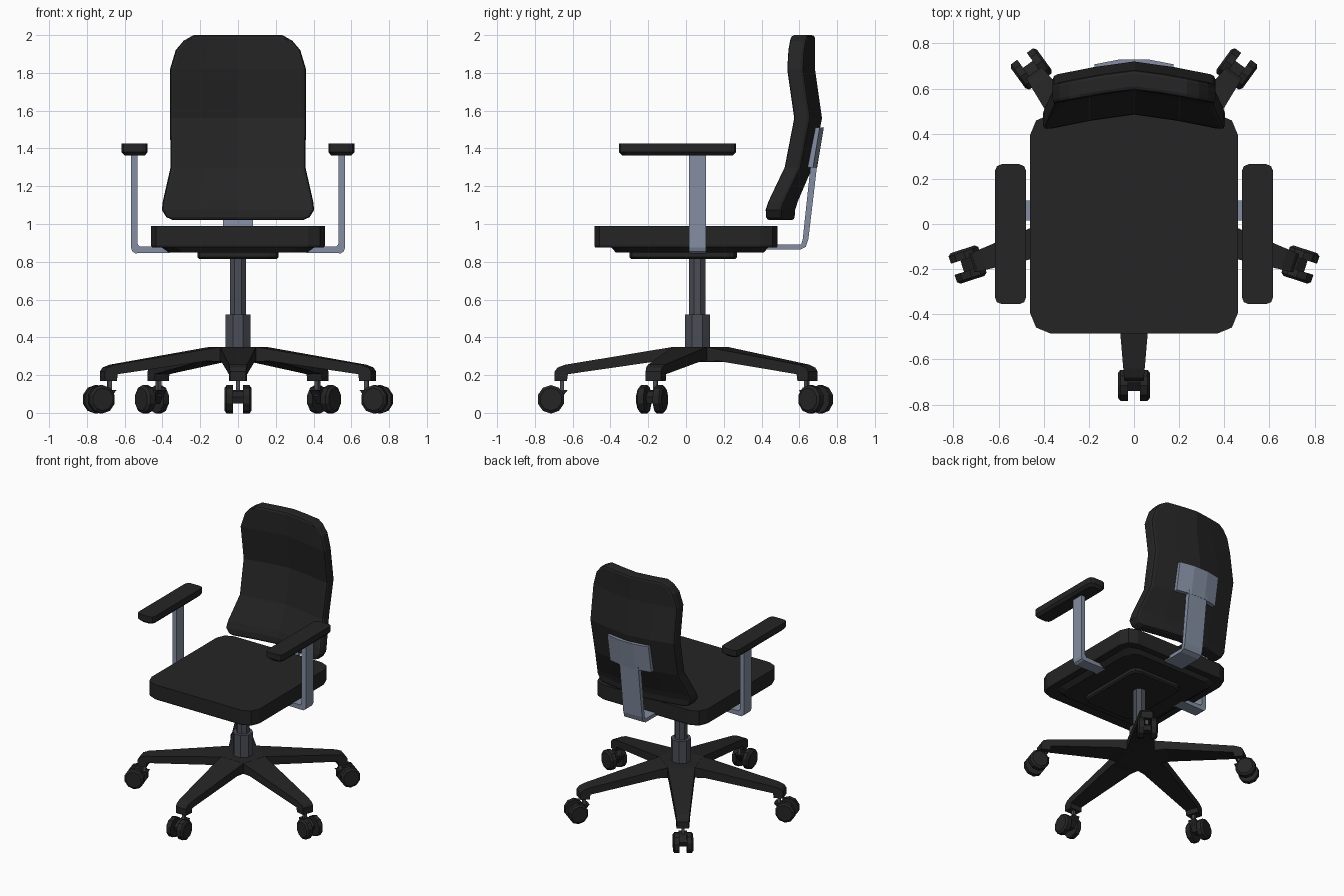
import bpy, bmesh, math
from mathutils import Matrix, Vector

if "Cube" in bpy.data.objects:
    bpy.data.objects.remove(bpy.data.objects["Cube"])


def material(name, color):
    m = bpy.data.materials.new(name)
    m.diffuse_color = (*color, 1)
    m.use_nodes = True
    m.node_tree.nodes["Principled BSDF"].inputs["Base Color"].default_value = m.diffuse_color
    return m


BLACK = material("black", (0.018, 0.018, 0.018))
METAL = material("metal", (0.23, 0.27, 0.36))
STEEL = material("steel", (0.07, 0.075, 0.095))
CY = 0.06  # y of the column axis


def finish(name, bm, mat):
    bmesh.ops.recalc_face_normals(bm, faces=bm.faces)
    me = bpy.data.meshes.new(name)
    bm.to_mesh(me)
    bm.free()
    me.materials.append(mat)
    ob = bpy.data.objects.new(name, me)
    bpy.context.collection.objects.link(ob)
    return ob


def skin(bm, rings):
    """Closed solid through rings of equal point count."""
    rings = [[bm.verts.new(p) for p in r] for r in rings]
    n = len(rings[0])
    bm.faces.new(rings[0])
    bm.faces.new(rings[-1])
    for a, b in zip(rings, rings[1:]):
        for i in range(n):
            j = (i + 1) % n
            bm.faces.new((a[i], a[j], b[j], b[i]))


def prism(name, pts, place, mat):
    """Extrude a 2D profile; place(u, v, s) maps it to 3D for s = -1 and 1."""
    bm = bmesh.new()
    skin(bm, [[place(u, v, s) for u, v in pts] for s in (-1, 1)])
    return finish(name, bm, mat)


def slab(name, cx, cy, layers, corner, mat):
    """Stack of rectangles (half x, half y, z) with rounded corners."""
    bm = bmesh.new()
    rings = []
    for hx, hy, z in layers:
        ring = []
        for k, (sx, sy) in enumerate(((1, 1), (-1, 1), (-1, -1), (1, -1))):
            for t in (0, 45, 90):
                a = math.radians(90 * k + t)
                ring.append((cx + sx * (hx - corner) + corner * math.cos(a),
                             cy + sy * (hy - corner) + corner * math.sin(a), z))
        rings.append(ring)
    skin(bm, rings)
    return finish(name, bm, mat)


def tube(name, r, z0, z1, sides, mat, turn=0.0):
    pts = [(r * math.cos(turn + math.tau * i / sides),
            r * math.sin(turn + math.tau * i / sides)) for i in range(sides)]
    return prism(name, pts, lambda u, v, s: (u, CY + v, z0 if s < 0 else z1), mat)


# Seat and under-seat parts
slab("seat", 0, 0, [(0.455, 0.48, 0.875), (0.46, 0.485, 0.885), (0.46, 0.485, 0.99)], 0.09, BLACK)
slab("seat_pan", 0, 0.02, [(0.365, 0.39, 0.848), (0.41, 0.42, 0.88)], 0.08, BLACK)
slab("tilt_mechanism", 0, -0.015, [(0.205, 0.275, 0.815), (0.215, 0.285, 0.825),
                                   (0.215, 0.285, 0.86)], 0.05, BLACK)

# Column
tube("gas_lift", 0.047, 0.50, 0.82, 8, STEEL, math.pi / 8)
tube("column_sleeve", 0.072, 0.33, 0.52, 8, STEEL, math.pi / 8)

# Star base with five legs and casters
tube("base_hub", 0.13 / math.cos(math.pi / 5), 0.27, 0.35, 5, BLACK, math.pi / 2)
LEG = [(0.125, 0.35), (0.70, 0.255), (0.74, 0.24), (0.755, 0.22), (0.755, 0.17),
       (0.69, 0.17), (0.685, 0.205), (0.20, 0.275), (0.125, 0.27)]
FORK = [(0.685, 0.122), (0.76, 0.115), (0.80, 0.085), (0.79, 0.05), (0.74, 0.05), (0.715, 0.085)]
WHEEL = [(0.775 + 0.0725 * math.cos(math.tau * (i + 0.5) / 10),
          0.072 + 0.0755 * math.sin(math.tau * (i + 0.5) / 10)) for i in range(10)]
for i in range(5):
    turn = Matrix.Translation((0, CY, 0)) @ Matrix.Rotation(math.radians(-90 + 72 * i), 4, 'Z')

    def part(name, pts, lo, hi, mat=BLACK):
        return prism(name, pts, lambda r, z, s: turn @ Vector((r, lo if s < 0 else hi, z)), mat)

    prism(f"base_leg_{i}", LEG,
          lambda r, z, s: turn @ Vector((r, s * (0.107 - 0.085 * r), z)), BLACK)
    part(f"caster_fork_{i}", FORK, -0.03, 0.03)
    part(f"caster_stem_{i}", [(0.705, 0.09), (0.727, 0.09), (0.727, 0.18), (0.705, 0.18)],
         -0.011, 0.011, STEEL)
    for n, side in enumerate((-1, 1)):
        # wheel with a chamfered outer rim
        bm = bmesh.new()
        skin(bm, [[turn @ Vector((0.775 + (r - 0.775) * k, side * y, 0.072 + (z - 0.072) * k))
                   for r, z in WHEEL] for y, k in ((0.026, 1), (0.06, 1), (0.071, 0.8))])
        finish(f"caster_wheel_{i}_{n}", bm, BLACK)

# Armrests
ARM = [(0.35, 0.848), (0.545, 0.845), (0.56, 0.855), (0.567, 0.875), (0.567, 1.37),
       (0.532, 1.37), (0.532, 0.895), (0.52, 0.88), (0.35, 0.88)]
for side, label in ((-1, "left"), (1, "right")):
    prism(f"arm_bracket_{label}", ARM,
          lambda u, v, s: (side * u, CY + 0.045 * s, v), METAL)
    slab(f"arm_pad_{label}", side * 0.547, -0.045,
         [(0.052, 0.292, 1.362), (0.069, 0.31, 1.38), (0.069, 0.31, 1.425)], 0.03, BLACK)

# Back support: bent strap and plate
STRAP = [(0.38, 0.865), (0.605, 0.865), (0.635, 0.88), (0.648, 0.92), (0.70, 1.36),
         (0.665, 1.36), (0.618, 0.92), (0.61, 0.892), (0.38, 0.892)]
prism("back_strap", STRAP, lambda u, v, s: (0.08 * s, u, v), METAL)
PLATE = [(-0.175, 0.66), (-0.06, 0.682), (0.06, 0.682), (0.175, 0.66),
         (0.175, 0.69), (0.06, 0.712), (-0.06, 0.712), (-0.175, 0.69)]
prism("back_plate", PLATE, lambda u, v, s: (u, v + 0.0175 * s, 1.405 + 0.105 * s), METAL)

# Backrest: curved sheet of rows (z, middle y, half width), thickened and bevelled
ROWS = [(1.02, 0.53, 0.345), (1.037, 0.53, 0.38), (1.075, 0.533, 0.403), (1.12, 0.547, 0.398),
        (1.30, 0.624, 0.357), (1.56, 0.675, 0.36), (1.82, 0.638, 0.36), (1.92, 0.638, 0.33),
        (1.97, 0.638, 0.288), (2.0, 0.638, 0.235)]
bm = bmesh.new()
grid = [[bm.verts.new((w * f, y - 0.045 - 0.065 * (abs(w * f) / 0.38) ** 1.25, z))
         for f in (-1, -0.5, 0, 0.5, 1)] for z, y, w in ROWS]
for a, b in zip(grid, grid[1:]):
    for j in range(4):
        bm.faces.new((a[j], a[j + 1], b[j + 1], b[j]))
front = bm.faces[:]
ext = bmesh.ops.extrude_face_region(bm, geom=front, use_keep_orig=True)
bmesh.ops.translate(bm, vec=(0, 0.09, 0),
                    verts=[v for v in ext["geom"] if isinstance(v, bmesh.types.BMVert)])
back = finish("backrest", bm, BLACK)
bev = back.modifiers.new("rim", 'BEVEL')
bev.width = 0.022
bev.segments = 2
bev.limit_method = 'ANGLE'
bev.angle_limit = math.radians(60)
